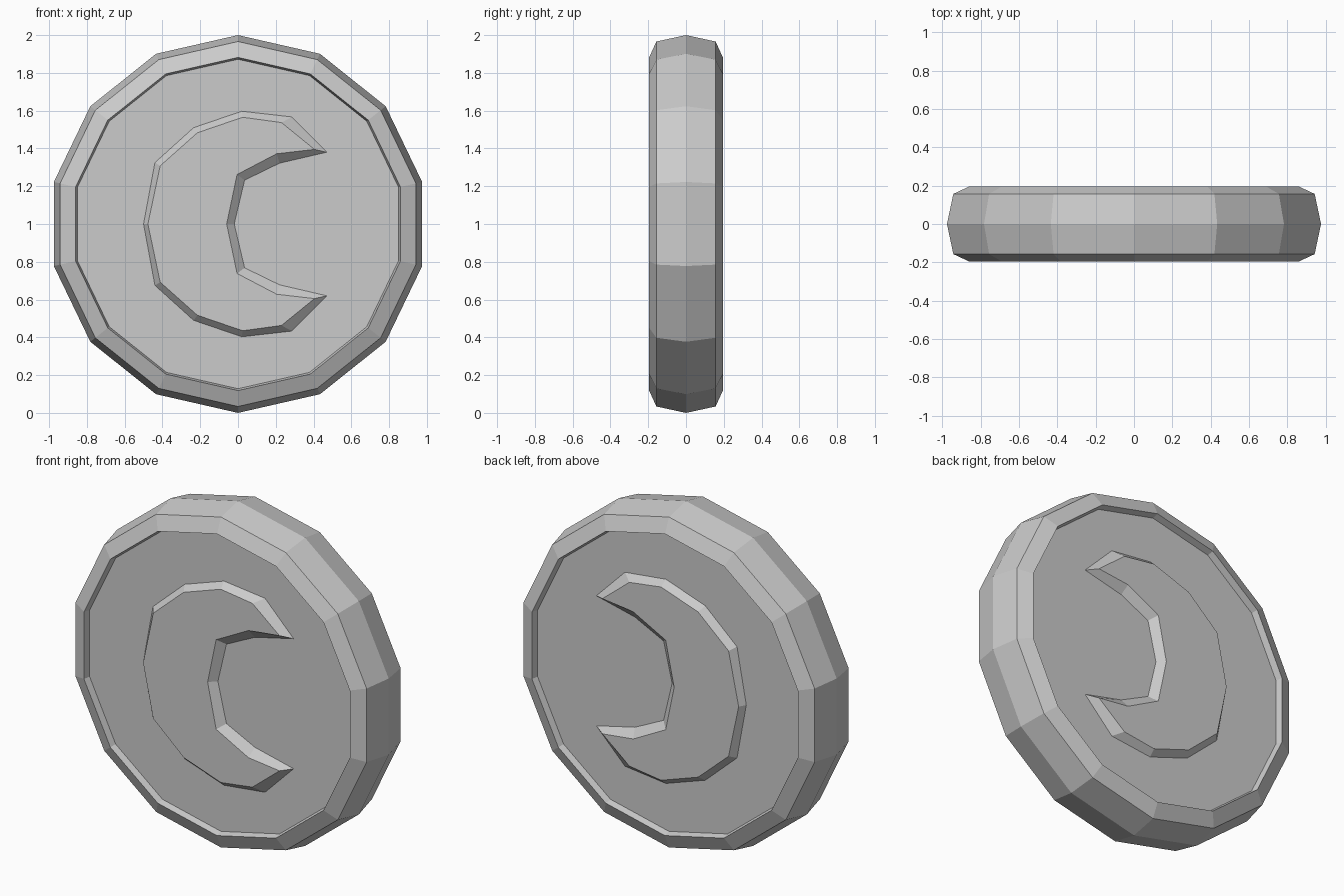
import bpy
import bmesh
import math

SIDES = 14
FLOOR_Y = 0.157   # depth of the sunken face
RAISED_Y = 0.195  # outermost depth of rim and emblem

cube = bpy.data.objects.get("Cube")
if cube:
    bpy.data.objects.remove(cube, do_unlink=True)

grey = bpy.data.materials.new("plain_grey")
grey.use_nodes = True
colour = (0.6, 0.6, 0.6, 1)
grey.diffuse_color = colour
grey.node_tree.nodes["Principled BSDF"].inputs["Base Color"].default_value = colour


def finish(name, bm):
    """Turn a bmesh into a flat-shaded grey object."""
    bmesh.ops.recalc_face_normals(bm, faces=bm.faces)
    mesh = bpy.data.meshes.new(name)
    bm.to_mesh(mesh)
    bm.free()
    mesh.materials.append(grey)
    obj = bpy.data.objects.new(name, mesh)
    bpy.context.collection.objects.link(obj)
    return obj


def loft(bm, loops):
    """Join successive closed vertex loops with quads and cap both ends."""
    rings = [[bm.verts.new(p) for p in loop] for loop in loops]
    for a, b in zip(rings, rings[1:]):
        for i in range(len(a)):
            j = (i + 1) % len(a)
            bm.faces.new((a[i], a[j], b[j], b[i]))
    bm.faces.new(rings[0])
    bm.faces.new(rings[-1])


def ring(radius, y):
    steps = [math.tau * i / SIDES for i in range(SIDES)]
    return [(radius * math.sin(a), y, 1 + radius * math.cos(a)) for a in steps]


# Coin body: bulging edge, bevelled rim, sunken faces on both sides
half = [(1.0, 0), (0.966, 0.157), (0.882, RAISED_Y), (0.872, FLOOR_Y)]
profile = [(r, -y) for r, y in reversed(half)] + half[1:]
body = bmesh.new()
loft(body, [ring(r, y) for r, y in profile])
finish("coin_body", body)


# Crescent emblem: upper half outlines as (x, height above centre)
base_outer = [(-0.5, 0), (-0.44, 0.325), (-0.235, 0.51), (0.02, 0.597), (0.285, 0.567)]
base_inner = [(0.47, 0.38), (0.22, 0.322), (0.035, 0.232), (-0.02, 0)]
top_outer = [(-0.477, 0), (-0.412, 0.308), (-0.215, 0.483), (0.025, 0.565), (0.23, 0.537)]
top_inner = [(0.405, 0.395), (0.205, 0.372), (-0.005, 0.262), (-0.06, 0)]


def crescent_loop(outer, inner, y):
    upper = outer + inner
    lower = [(x, -z) for x, z in reversed(upper[1:-1])]
    return [(x, y, 1 + z) for x, z in upper + lower]


for name, side in (("front_crescent", -1), ("back_crescent", 1)):
    bm = bmesh.new()
    loft(bm, [crescent_loop(base_outer, base_inner, side * FLOOR_Y),
              crescent_loop(top_outer, top_inner, side * RAISED_Y)])
    finish(name, bm)
